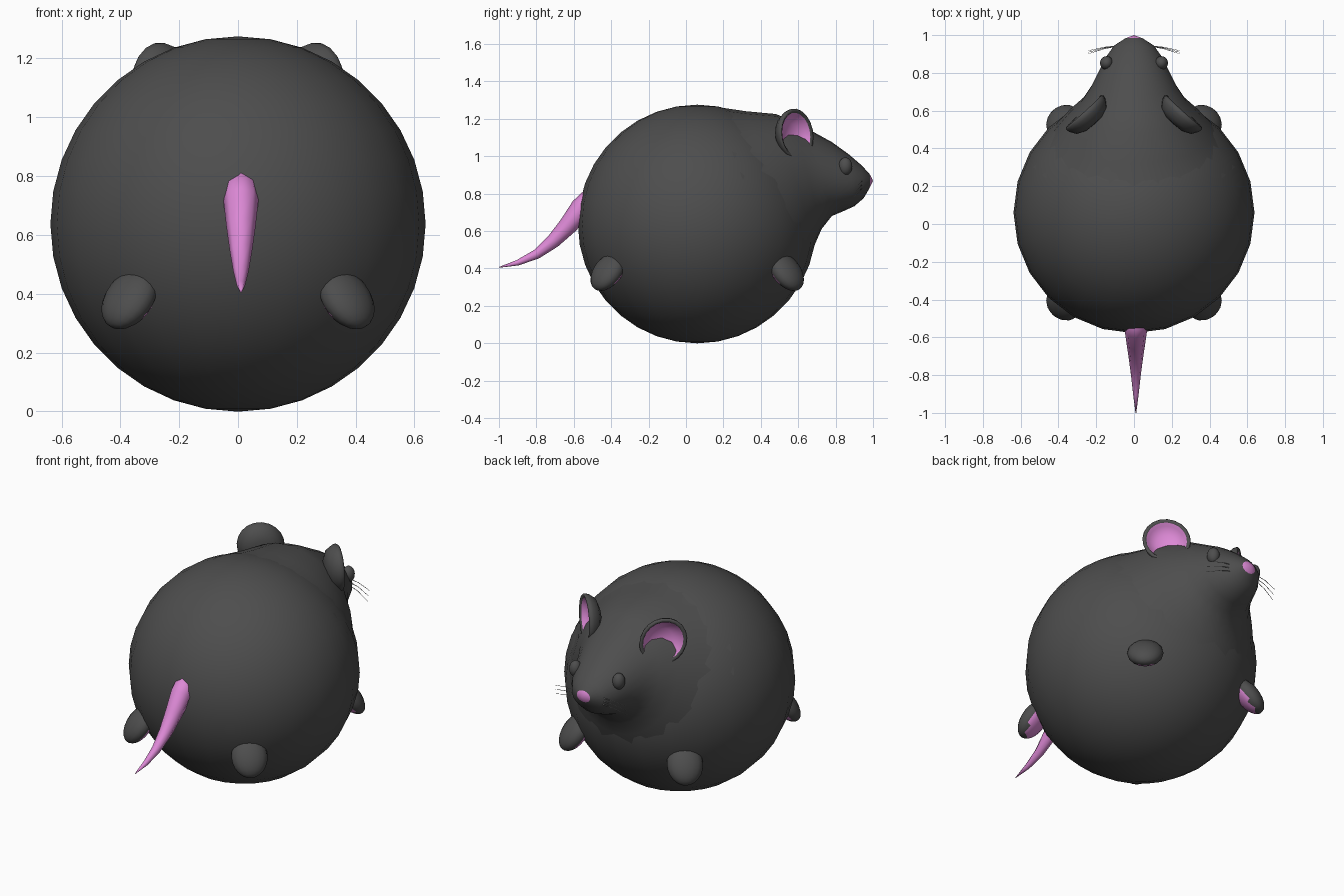
import bpy, bmesh, math
from mathutils import Vector, Matrix

if "Cube" in bpy.data.objects:
    bpy.data.objects.remove(bpy.data.objects["Cube"])


def material(name, rgb):
    m = bpy.data.materials.new(name)
    m.diffuse_color = (*rgb, 1)
    m.use_nodes = True
    m.node_tree.nodes["Principled BSDF"].inputs["Base Color"].default_value = m.diffuse_color
    return m


FUR = material("dark grey fur", (0.075, 0.075, 0.075))
PINK = material("pink skin", (0.72, 0.25, 0.67))
WHISKER = material("pale whisker", (0.4, 0.4, 0.4))


def finish(name, bm, mats, mirror=False):
    bmesh.ops.recalc_face_normals(bm, faces=bm.faces)
    for f in bm.faces:
        f.smooth = True
    me = bpy.data.meshes.new(name)
    bm.to_mesh(me)
    bm.free()
    for m in mats:
        me.materials.append(m)
    ob = bpy.data.objects.new(name, me)
    bpy.context.collection.objects.link(ob)
    if mirror:
        ob.modifiers.new("mirror", 'MIRROR')
    return ob


def loft(bm, rings, pink=lambda i: False):
    """Skin rings of equal length; a ring of one point closes the end."""
    vs = [[bm.verts.new(p) for p in r] for r in rings]
    for i, (a, b) in enumerate(zip(vs, vs[1:])):
        n = max(len(a), len(b))
        for k in range(n):
            j = (k + 1) % n
            if len(a) == 1:
                f = bm.faces.new((a[0], b[k], b[j]))
            elif len(b) == 1:
                f = bm.faces.new((a[k], a[j], b[0]))
            else:
                f = bm.faces.new((a[k], a[j], b[j], b[k]))
            f.material_index = int(pink(i))


def ellipse(c, u, v, n):
    return [c + u * math.cos(2 * math.pi * k / n) + v * math.sin(2 * math.pi * k / n) for k in range(n)]


def tube(bm, path, radii, n):
    rings = [[path[0]]]
    for i, p in enumerate(path):
        d = (path[min(i + 1, len(path) - 1)] - path[max(i - 1, 0)]).normalized()
        u = d.cross(Vector((0, 0.1, 1))).normalized()
        rings.append(ellipse(p, u * radii[i], d.cross(u) * radii[i], n))
    rings.append([path[-1]])
    loft(bm, rings)


def frame(c, x, y, z):
    return Matrix.Translation(c) @ Matrix((x, y, z)).transposed().to_4x4()


# ball-shaped body
bm = bmesh.new()
bmesh.ops.create_uvsphere(bm, u_segments=24, v_segments=18, radius=0.638,
                          matrix=Matrix.Translation((0, 0.06, 0.637)))
finish("body", bm, [FUR])

# head: tilted rings (top y, top z, bottom y, bottom z, half width)
sections = [(0.15, 1.265, 0.55, 0.25, 0.55), (0.32, 1.24, 0.65, 0.42, 0.43),
            (0.48, 1.225, 0.69, 0.53, 0.345), (0.58, 1.185, 0.725, 0.61, 0.275),
            (0.68, 1.13, 0.78, 0.68, 0.225), (0.78, 1.075, 0.84, 0.705, 0.185),
            (0.87, 1.01, 0.90, 0.732, 0.148), (0.94, 0.95, 0.95, 0.775, 0.105),
            (0.985, 0.90, 0.982, 0.83, 0.045)]
rings = []
for ty, tz, by, bz, w in sections:
    top, bot = Vector((0, ty, tz)), Vector((0, by, bz))
    rings.append(ellipse((top + bot) / 2, Vector((w, 0, 0)), (top - bot) / 2, 24))
rings.append([Vector((0, 1.0, 0.867))])
bm = bmesh.new()
loft(bm, rings, pink=lambda i: i == len(sections) - 1)   # pink nose tip
finish("head", bm, [FUR, PINK])

# cupped ears: rings (radius factor, depth), pink inside
v = Vector((0.37, -0.37, 0.85)).normalized()
n = Vector((0.66, 0.73, 0.03))
n = (n - v * n.dot(v)).normalized()
u = v.cross(n)
c = Vector((0.25, 0.578, 1.115))
cup = [(0, -0.065), (0.45, -0.06), (0.8, -0.04), (0.97, -0.005), (1.0, 0.015),
       (0.95, 0.025), (0.84, 0.015), (0.76, -0.005), (0.45, -0.03), (0, -0.04)]
rings = []
for r, d in cup:
    p = c + n * d
    rings.append(ellipse(p, u * 0.13 * r, v * 0.142 * r, 20) if r else [p])
bm = bmesh.new()
loft(bm, rings, pink=lambda i: i >= 6)
ear = finish("ears", bm, [FUR, PINK], True)

# eyes
bm = bmesh.new()
bmesh.ops.create_uvsphere(bm, u_segments=16, v_segments=10, radius=1,
                          matrix=Matrix.Translation((0.145, 0.852, 0.945)) @ Matrix.Diagonal((0.035, 0.037, 0.048, 1)))
finish("eyes", bm, [FUR], True)

# feet, front and back pairs, with pink soles
for name, s in (("back_feet", -1), ("front_feet", 1)):
    h = Vector((0.65, 0.76 * s, 0))
    up = Vector((0, 0, 1))
    length, thick, side = h * 0.6 - up * 0.8, h * 0.8 + up * 0.6, h.cross(up)
    bm = bmesh.new()
    bmesh.ops.create_uvsphere(bm, u_segments=16, v_segments=12, radius=1)
    for f in bm.faces:
        f.material_index = int(f.calc_center_median().y < -0.45)
    bm.transform(frame(Vector((0.37, 0.06 + 0.478 * s, 0.382)),
                       side * 0.1, thick * 0.062, length * 0.12))
    finish(name, bm, [FUR, PINK], True)

# tapering tail
bm = bmesh.new()
points = [(-0.48, 0.80), (-0.56, 0.72), (-0.63, 0.63), (-0.71, 0.545),
          (-0.80, 0.475), (-0.90, 0.43), (-1.0, 0.405)]
tube(bm, [Vector((0.01, y, z)) for y, z in points],
     [0.056, 0.06, 0.05, 0.038, 0.026, 0.015, 0.002], 8)
finish("tail", bm, [PINK])

# whiskers, three per side
bm = bmesh.new()
for k in (-1, 0, 1):
    a = Vector((0.07, 0.945, 0.85 + 0.018 * k))
    b = Vector((0.24, 0.91 + 0.008 * k, 0.815 + 0.03 * k))
    tube(bm, [a, (a + b) / 2 + Vector((0, 0.005, 0.006)), b], [0.002, 0.0017, 0.001], 5)
finish("whiskers", bm, [WHISKER], True)
